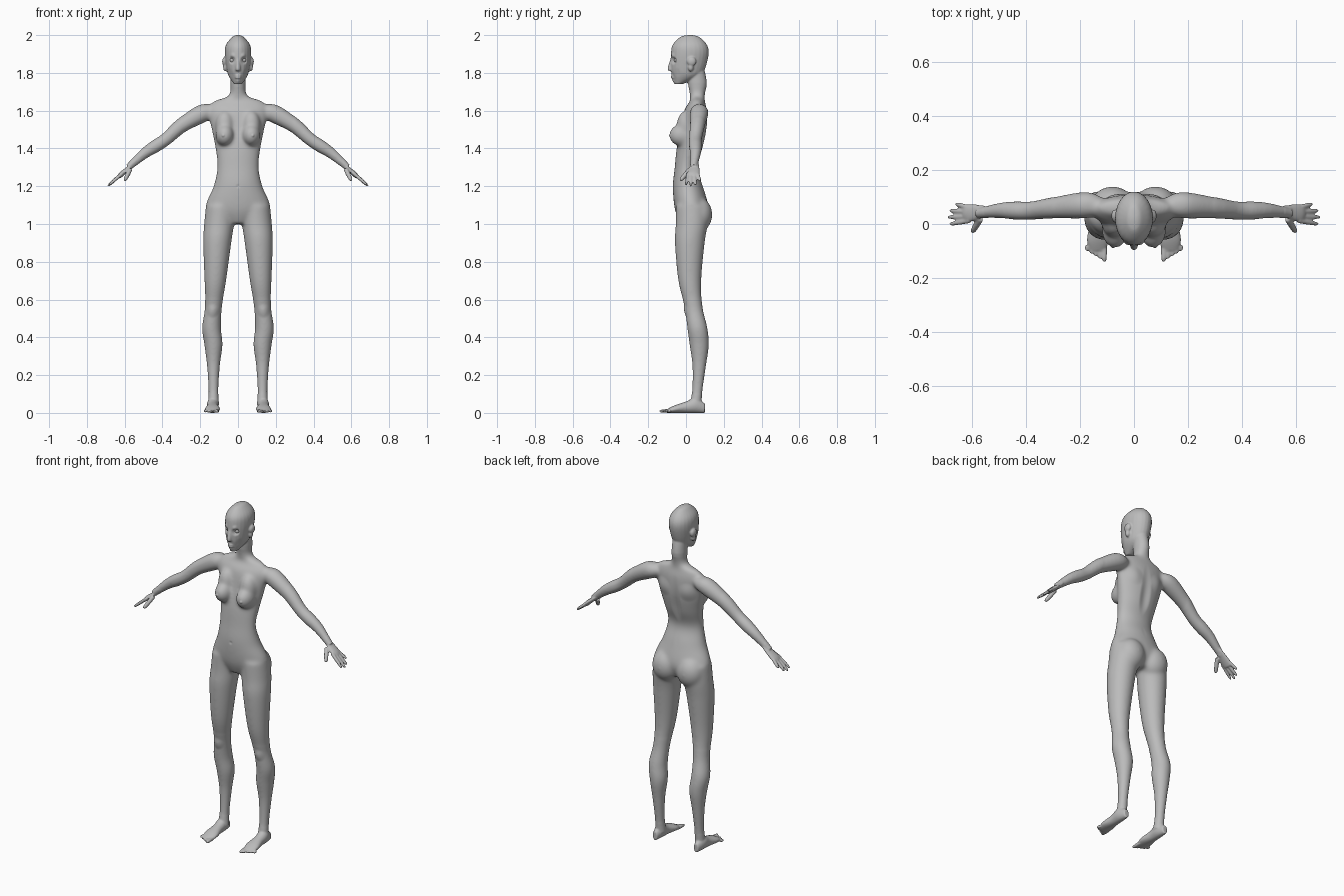
import bpy
import bmesh
from math import sin, cos, tau
from mathutils import Vector, Matrix

cube = bpy.data.objects.get("Cube")
if cube:
    bpy.data.objects.remove(cube, do_unlink=True)

GREY = (.5, .5, .5, 1)
skin = bpy.data.materials.new("plain grey")
skin.use_nodes = True
skin.diffuse_color = GREY
skin.node_tree.nodes["Principled BSDF"].inputs["Base Color"].default_value = GREY

X_AXIS, Y_AXIS, Z_AXIS = Vector((1, 0, 0)), Vector((0, 1, 0)), Vector((0, 0, 1))
SIDES = 24
STEPS = 5
BOTH = (1, -1)
SINGLE = (1,)
bm = bmesh.new()


def spline(rows):
    """Smooth curve through rows of numbers."""
    last = len(rows) - 1
    curve = []
    for index in range(last):
        before, start, end, after = (Vector(rows[max(0, min(last, index + offset))])
                                     for offset in (-1, 0, 1, 2))
        leave = (end - before) / 2
        arrive = (after - start) / 2
        for step in range(STEPS):
            t = step / STEPS
            bend = leave * (1 - t) - arrive * t
            ease = t * t * (3 - 2 * t)
            curve.append(start.lerp(end, ease) + bend * t * (1 - t))
    return curve + [Vector(rows[last])]


def loft(rows, normal=Z_AXIS, side=X_AXIS, signs=SINGLE):
    """Skin ellipses given as x, y, z, side radius, other radius."""
    normal = Vector(normal).normalized()
    across = (side - normal * side.dot(normal)).normalized()
    along = normal.cross(across)
    for sign in signs:
        rings = []
        for x, y, z, wide, deep in spline(rows):
            ring = []
            for k in range(SIDES):
                angle = tau * k / SIDES
                point = Vector((x, y, z)) + across * wide * cos(angle) + along * deep * sin(angle)
                ring.append(bm.verts.new((point.x * sign, point.y, point.z)))
            rings.append(ring)
        for low, high in zip(rings, rings[1:]):
            for k in range(SIDES):
                bm.faces.new((low[k - 1], low[k], high[k], high[k - 1]))
        bm.faces.new(rings[0])
        bm.faces.new(rings[-1])


def limb(rows, ratio, normal, side):
    """Paired loft whose sections keep one ratio of depth to width."""
    loft([(x, y, z, radius, radius * ratio) for x, y, z, radius in rows], normal, side, BOTH)


def upright(rows):
    """Central loft from height, depth position and two radii."""
    loft([(0, y, z, wide, deep) for z, y, wide, deep in rows])


def ball(centre, radii, signs=BOTH):
    for sign in signs:
        place = Matrix.Translation((centre[0] * sign, centre[1], centre[2]))
        bmesh.ops.create_uvsphere(bm, u_segments=SIDES, v_segments=SIDES, radius=1,
                                  matrix=place @ Matrix.Diagonal((*radii, 1)))


def digit(start, end, radius, side):
    """Tapered finger, thumb or toe with a rounded tip."""
    start, end = Vector(start), Vector(end)
    rows = [(*start.lerp(end, t), radius * size) for t, size in ((0, 1), (.5, 1), (.9, .8), (1, .4))]
    limb(rows, 1, end - start, side)


# Trunk and neck
upright(((1, .03, .06, .06), (1.08, .03, .17, .09), (1.2, .01, .13, .08), (1.3, 0, .11, .06),
         (1.4, .02, .12, .07), (1.5, .04, .14, .07), (1.6, .05, .16, .06), (1.65, .06, .13, .04),
         (1.68, .06, .05, .04), (1.75, .06, .04, .05), (1.85, .05, .04, .04)))

# Breasts, with a slope above, and buttocks
ball((.07, -.02, 1.47), (.05, .07, .06))
ball((.07, 0, 1.52), (.05, .05, .08))
ball((.08, .07, 1.05), (.08, .07, .09))

# Legs
limb(((.09, .03, 1.1, .08), (.1, .03, 1, .08), (.11, .02, .9, .075), (.12, .02, .7, .058),
      (.13, .04, .56, .045), (.14, .06, .45, .05), (.13, .07, .36, .048), (.13, .07, .25, .034),
      (.13, .06, .12, .026), (.13, .05, .04, .03)), 1.06, Z_AXIS, X_AXIS)

# Feet, each section resting on the ground
foot_x = .135
loft([(foot_x, y, height, wide, height) for y, wide, height in (
    (.1, .015, .025), (.05, .03, .04), (0, .03, .03), (-.06, .04, .02), (-.1, .03, .01))],
    -Y_AXIS, X_AXIS, BOTH)

# Toes, shorter towards the outside
for i in range(5):
    toe_x = .11 + .016 * i
    digit((toe_x, -.08, .011), (toe_x, -.14 + .01 * i, .009), .008 if i else .01, X_AXIS)

# Arms
limb(((.12, .07, 1.61, .03), (.18, .07, 1.59, .05), (.3, .06, 1.52, .04), (.38, .05, 1.45, .034),
      (.44, .05, 1.41, .034), (.5, .05, 1.37, .028), (.58, .04, 1.3, .018)),
     1, (.8, 0, -.6), Y_AXIS)

# Hands, fanned fingers and thumbs
limb(((.55, .05, 1.32, .02), (.61, .04, 1.27, .033), (.63, .04, 1.25, .028)),
     .4, (.8, 0, -.7), Y_AXIS)
for i in range(4):
    shorter = .007 * (i - 2) ** 2
    digit((.61, .06 - .016 * i, 1.27), (.69 - shorter, .075 - .025 * i, 1.2 + shorter), .009, Y_AXIS)
digit((.57, .02, 1.29), (.6, -.03, 1.23), .012, Y_AXIS)

# Head
upright(((1.74, -.04, .02, .02), (1.78, 0, .048, .07), (1.82, .01, .06, .09), (1.9, .02, .07, .1),
         (1.95, .02, .063, .09), (1.99, .02, .03, .05), (2, .02, .01, .01)))

# Nose, lips and ears
upright(((1.88, -.07, .008, .01), (1.82, -.08, .014, .018), (1.81, -.07, .01, .01)))
for lip_z in (1.775, 1.786):
    ball((0, -.066, lip_z), (.018, .014, .006), SINGLE)
ball((.07, .03, 1.86), (.014, .024, .025))
ball((.066, .025, 1.83), (.013, .015, .022))

# Fuse every part into one skin
bmesh.ops.recalc_face_normals(bm, faces=bm.faces)
parts = bpy.data.meshes.new("parts")
bm.to_mesh(parts)
bm.free()
body = bpy.data.objects.new("body", parts)
bpy.context.collection.objects.link(body)
fuse = body.modifiers.new("fuse", 'REMESH')
fuse.mode = 'VOXEL'
fuse.voxel_size = .0045
depsgraph = bpy.context.evaluated_depsgraph_get()
fused = bpy.data.meshes.new_from_object(body.evaluated_get(depsgraph))
body.modifiers.clear()
body.data = fused
bpy.data.meshes.remove(parts)
bm = bmesh.new()
bm.from_mesh(fused)


def soften(times, outer, bottom, top):
    chosen = [v for v in bm.verts if abs(v.co.x) < outer and bottom < v.co.z < top]
    for repeat in range(times):
        bmesh.ops.smooth_vert(bm, verts=chosen, factor=.5,
                              use_axis_x=True, use_axis_y=True, use_axis_z=True)


def push(x, y, z, reach, depth, tall=1):
    """Soft brush that moves the skin forwards or back on both halves."""
    for v in bm.verts:
        offset = Vector((abs(v.co.x) - x, v.co.y - y, (v.co.z - z) / tall))
        distance = offset.length / reach
        if distance < 1:
            v.co.y += depth * (1 - distance ** 2) ** 2


# Soften the trunk joints most, the limbs less, hands, feet and face least
soften(30, .3, .6, 1.72)
soften(10, .56, .1, 1.74)
soften(2, 1, -1, 3)

push(.03, -.066, 1.867, .025, .015)       # eye sockets
push(.03, -.07, 1.89, .02, -.005)         # brows
push(0, -.07, 1.757, .022, -.008)         # chin
push(.05, -.05, 1.8, .03, .004)           # cheeks
push(0, .1, 1.4, .04, -.01, tall=6)       # spine
push(.08, .1, 1.53, .06, .007)            # shoulder blades
push(0, -.06, 1.2, .015, .007)            # navel
push(.08, -.088, 1.468, .012, -.006)      # nipples
push(.135, 0, .54, .04, -.006)            # kneecaps

bm.to_mesh(fused)
bm.free()
fused.name = "body"
fused.materials.clear()
fused.materials.append(skin)
fused.shade_smooth()

# Eyeballs
for name, sign in zip(("left_eye", "right_eye"), BOTH):
    bpy.ops.mesh.primitive_uv_sphere_add(segments=SIDES, ring_count=SIDES, radius=.013,
                                         location=(.03 * sign, -.05, 1.867))
    eye = bpy.context.object
    eye.name = name
    eye.data.materials.append(skin)
    eye.data.shade_smooth()
